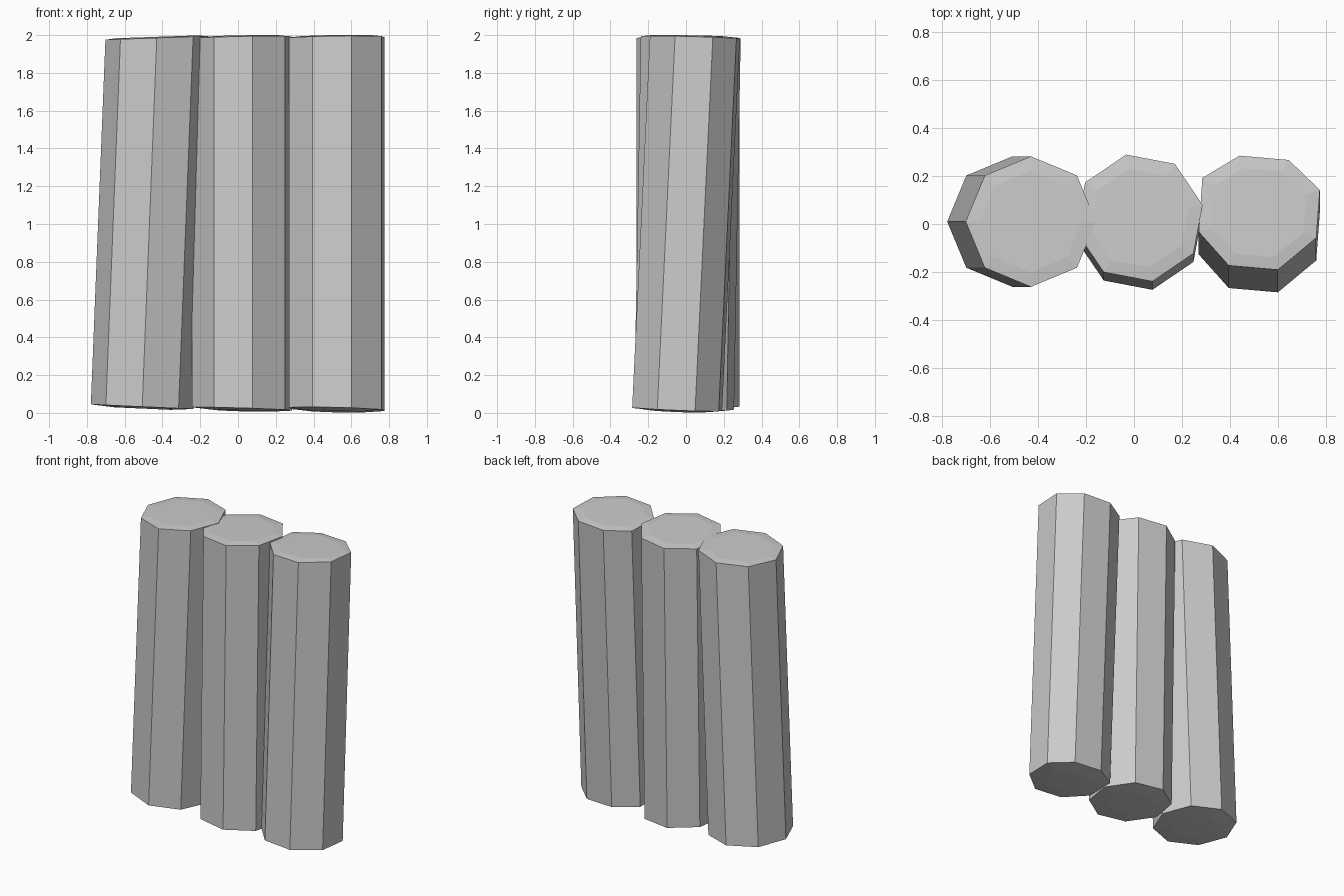
import bpy, bmesh, math

if "Cube" in bpy.data.objects:
    bpy.data.objects.remove(bpy.data.objects["Cube"])


def octagon(radius, offset):
    angles = [math.radians(offset + 45 * i) for i in range(8)]
    return [(radius * math.cos(a), radius * math.sin(a)) for a in angles]


def make_log(name, profile, bottom, top):
    """Octagonal log; each end is (x, y, z, slope_x, slope_y, inner_scale, bulge)."""
    bm = bmesh.new()

    def ring(end, inner=False):
        cx, cy, z, sx, sy, scale, bulge = end
        s, b = (scale, bulge) if inner else (1, 0)
        return [bm.verts.new((cx + s * x, cy + s * y, z + s * (sx * x + sy * y) + b))
                for x, y in profile]

    # Rings from the bottom cap, up the side, to the top cap
    rings = [ring(bottom, True), ring(bottom), ring(top), ring(top, True)]
    for low, high in zip(rings, rings[1:]):
        for i in range(8):
            j = (i + 1) % 8
            bm.faces.new((low[i], low[j], high[j], high[i]))
    bm.faces.new(rings[0][::-1])
    bm.faces.new(rings[-1])
    bmesh.ops.recalc_face_normals(bm, faces=bm.faces)
    mesh = bpy.data.meshes.new(name)
    bm.to_mesh(mesh)
    bm.free()
    obj = bpy.data.objects.new(name, mesh)
    bpy.context.collection.objects.link(obj)
    return obj


# Left log leans toward +x
make_log("log_left", octagon(0.272, 0),
         (-0.507, 0.01, 0.033, -0.045, 0.0, 0.55, -0.01),
         (-0.43, 0.01, 1.985, 0.035, 0.0, 0.78, 0.006))

# Middle log leans slightly toward +y
make_log("log_middle", octagon(0.27, 11.7),
         (0.022, -0.01, 0.021, -0.03, -0.02, 0.55, -0.01),
         (0.022, 0.025, 1.988, 0.02, -0.02, 0.78, 0.007))

# Right log is slightly irregular and leans further toward +y
irregular = [(0.24, -0.105), (0.255, 0.095), (0.125, 0.22), (-0.08, 0.238),
             (-0.235, 0.145), (-0.25, -0.08), (-0.125, -0.22), (0.08, -0.238)]
make_log("log_right", irregular,
         (0.52, -0.047, 0.02, -0.025, -0.04, 0.55, -0.012),
         (0.52, 0.047, 1.988, 0.015, -0.03, 0.78, 0.007))
